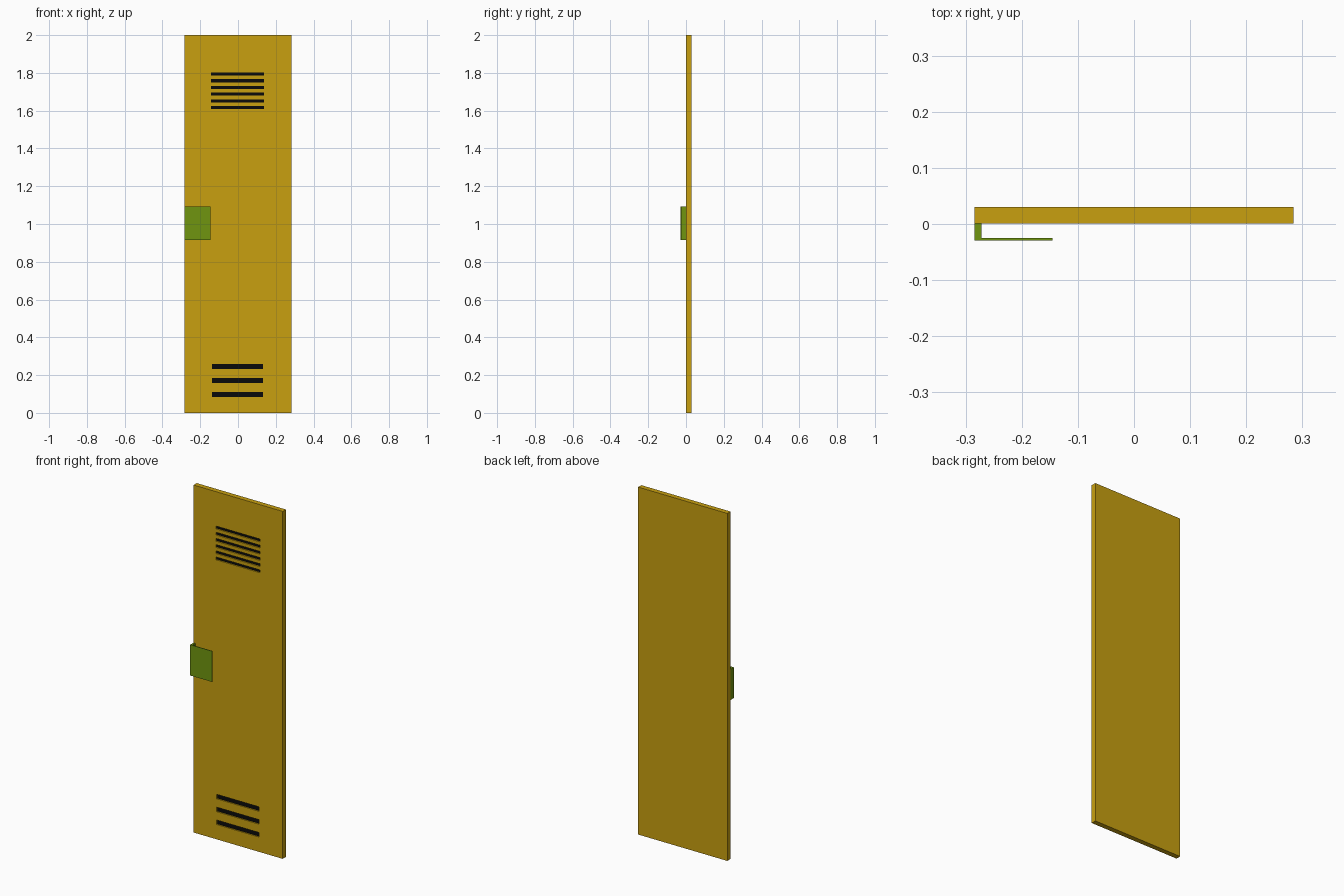
import bpy, bmesh

if "Cube" in bpy.data.objects:
    bpy.data.objects.remove(bpy.data.objects["Cube"])


def material(name, rgb):
    m = bpy.data.materials.new(name)
    m.diffuse_color = (*rgb, 1)
    m.use_nodes = True
    m.node_tree.nodes["Principled BSDF"].inputs["Base Color"].default_value = m.diffuse_color
    return m


def finish(name, bm, mat):
    bmesh.ops.recalc_face_normals(bm, faces=bm.faces)
    me = bpy.data.meshes.new(name)
    bm.to_mesh(me)
    bm.free()
    me.materials.append(mat)
    ob = bpy.data.objects.new(name, me)
    bpy.context.collection.objects.link(ob)
    return ob


def add_box(bm, x0, x1, y0, y1, z0, z1):
    vs = bmesh.ops.create_cube(bm, size=1)["verts"]
    for v in vs:
        v.co = (x1 if v.co.x > 0 else x0,
                y1 if v.co.y > 0 else y0,
                z1 if v.co.z > 0 else z0)


yellow = material("yellow_paint", (0.58, 0.35, 0.005))
green = material("green_paint", (0.16, 0.30, 0.005))
black = material("black_slot", (0.003, 0.003, 0.003))

FRONT, BACK, HALF_W = 0.001, 0.03, 0.284
DEPTH = 0.008

# Vent slots: six narrow ones above, three tall ones below (x0, x1, centre z, height)
slots = [(-0.142, 0.138, 1.794 - 0.0356 * i, 0.016) for i in range(6)]
slots += [(-0.137, 0.132, 0.246 - 0.074 * i, 0.026) for i in range(3)]


def slot_boxes(name, y0, y1, mat):
    bm = bmesh.new()
    for x0, x1, z, h in slots:
        add_box(bm, x0, x1, y0, y1, z - h / 2, z + h / 2)
    return finish(name, bm, mat)


# Door panel with recessed slots
bm = bmesh.new()
add_box(bm, -HALF_W, HALF_W, FRONT, BACK, 0, 2)
door = finish("door_panel", bm, yellow)
cutter = slot_boxes("slot_cutter", FRONT - 0.02, FRONT + DEPTH, yellow)
cutter.hide_render = True
cutter.hide_viewport = True
cut = door.modifiers.new("slots", "BOOLEAN")
cut.operation = "DIFFERENCE"
cut.solver = "EXACT"
cut.object = cutter

# Dark floors of the slots
slot_boxes("vent_slot_floors", FRONT + DEPTH - 0.0008, FRONT + DEPTH + 0.001, black)

# L-shaped pull handle, extruded upward from its plan profile
profile = [(-HALF_W, -0.029), (-0.145, -0.029), (-0.145, -0.025),
           (-0.272, -0.025), (-0.272, 0.002), (-HALF_W, 0.002)]
bm = bmesh.new()
face = bm.faces.new([bm.verts.new((x, y, 0.915)) for x, y in profile])
ext = bmesh.ops.extrude_face_region(bm, geom=[face])["geom"]
bmesh.ops.translate(bm, vec=(0, 0, 0.177),
                    verts=[g for g in ext if isinstance(g, bmesh.types.BMVert)])
finish("pull_handle", bm, green)
